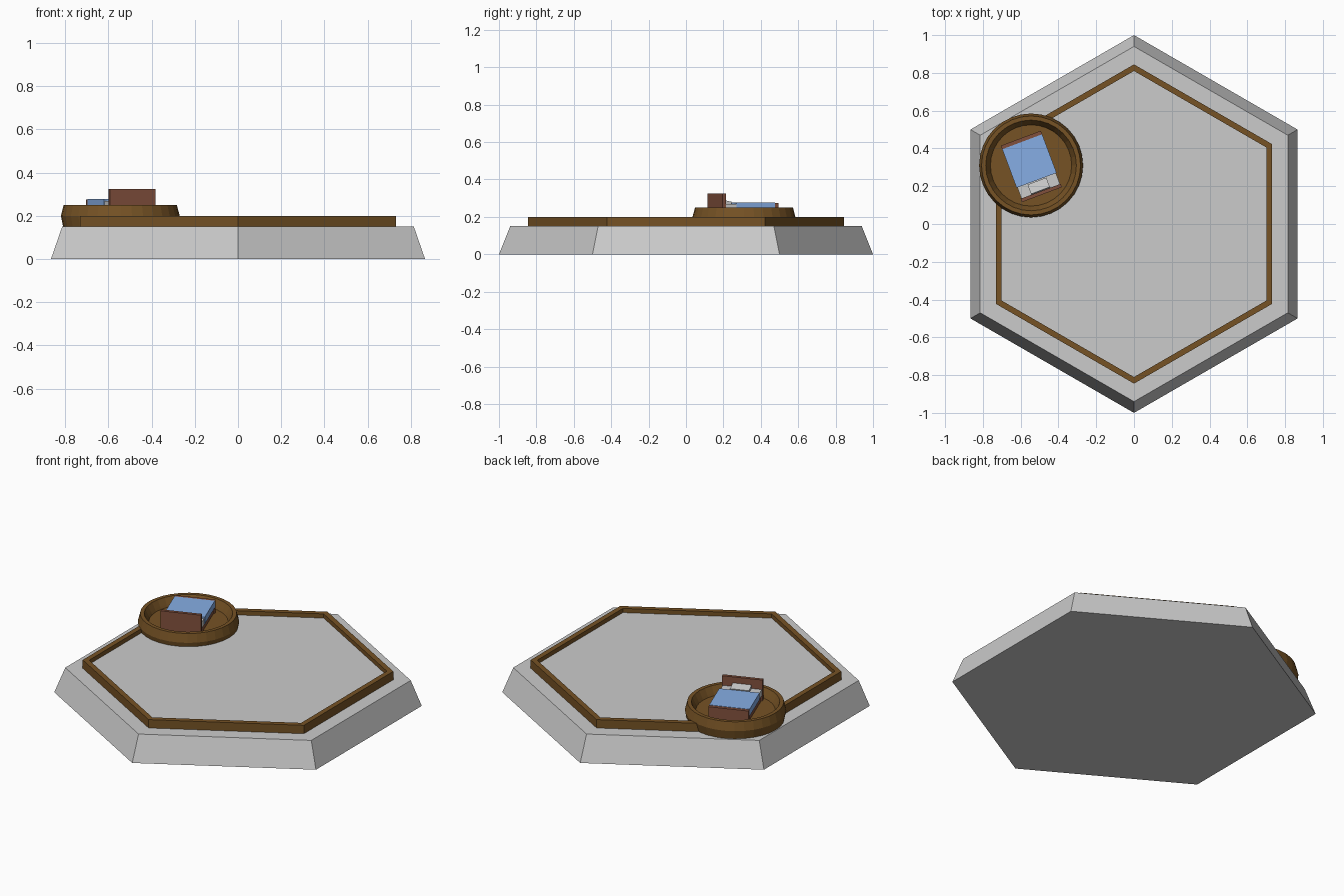
import bpy, bmesh
from math import sin, cos, pi, radians
from mathutils import Matrix

if "Cube" in bpy.data.objects:
    bpy.data.objects.remove(bpy.data.objects["Cube"])


def material(name, rgb):
    m = bpy.data.materials.new(name)
    m.diffuse_color = (*rgb, 1)
    m.use_nodes = True
    m.node_tree.nodes["Principled BSDF"].inputs["Base Color"].default_value = m.diffuse_color
    return m


WOOD = material("wood", (0.18, 0.085, 0.018))
BED_WOOD = material("bed_wood", (0.22, 0.08, 0.045))
BLUE = material("blue_cloth", (0.24, 0.42, 0.78))
WHITE = material("white_cloth", (0.85, 0.85, 0.83))


def finish(name, bm, mat=None, matrix=None):
    bmesh.ops.recalc_face_normals(bm, faces=bm.faces)
    mesh = bpy.data.meshes.new(name)
    bm.to_mesh(mesh)
    bm.free()
    ob = bpy.data.objects.new(name, mesh)
    bpy.context.collection.objects.link(ob)
    if mat:
        mesh.materials.append(mat)
    if matrix:
        ob.matrix_world = matrix
    return ob


def turned(name, profile, sides, mat=None, ring=False, centre=(0, 0, 0)):
    """Sweep (radius, z) points round the z axis; cap the ends or close as a ring."""
    bm = bmesh.new()
    loops = []
    for r, z in profile:
        loops.append([bm.verts.new((r * cos(pi / 2 + 2 * pi * i / sides),
                                    r * sin(pi / 2 + 2 * pi * i / sides), z))
                      for i in range(sides)])
    pairs = list(zip(loops, loops[1:]))
    if ring:
        pairs.append((loops[-1], loops[0]))
    for a, b in pairs:
        for i in range(sides):
            j = (i + 1) % sides
            bm.faces.new((a[i], a[j], b[j], b[i]))
    if not ring:
        bm.faces.new(loops[0])
        bm.faces.new(loops[-1])
    return finish(name, bm, mat, Matrix.Translation(centre))


CX, CY = -0.545, 0.31
BED = Matrix.Translation((CX, CY, 0)) @ Matrix.Rotation(radians(20.5), 4, 'Z')


def bed_box(name, x, y, z, mat, tilt=0):
    """Box from (min, max) ranges in the bed's own axes."""
    bm = bmesh.new()
    bmesh.ops.create_cube(bm, size=1)
    bmesh.ops.scale(bm, vec=(x[1] - x[0], y[1] - y[0], z[1] - z[0]), verts=bm.verts)
    centre = Matrix.Translation((sum(x) / 2, sum(y) / 2, sum(z) / 2))
    return finish(name, bm, mat, BED @ centre @ Matrix.Rotation(radians(tilt), 4, 'X'))


# Hexagonal stone base and its raised wooden border
turned("stone_base", [(1, 0), (0.94, 0.15)], 6)
turned("floor_slab", [(0.82, 0.14), (0.82, 0.175)], 6)
turned("border_rail", [(0.845, 0.15), (0.845, 0.2), (0.81, 0.2), (0.81, 0.15)], 6, WOOD, ring=True)

# Round wooden tray
turned("round_tray", [(0.265, 0.15), (0.275, 0.2), (0.262, 0.25), (0.24, 0.25),
                      (0.222, 0.215), (0.215, 0.2)], 32, WOOD, centre=(CX, CY, 0))

# Bed
W = 0.113
bed_box("headboard", (-W, W), (-0.165, -0.146), (0.2, 0.325), BED_WOOD)
bed_box("footboard", (-W, W), (0.134, 0.154), (0.2, 0.275), BED_WOOD)
bed_box("bed_frame", (-0.106, 0.106), (-0.15, 0.14), (0.2, 0.235), BED_WOOD)
bed_box("mattress", (-0.109, 0.109), (-0.146, 0.134), (0.23, 0.268), WHITE)
bed_box("blanket", (-W, W), (-0.084, 0.134), (0.235, 0.277), BLUE)
bed_box("pillow", (-0.053, 0.053), (-0.144, -0.09), (0.266, 0.286), WHITE, tilt=-12)
